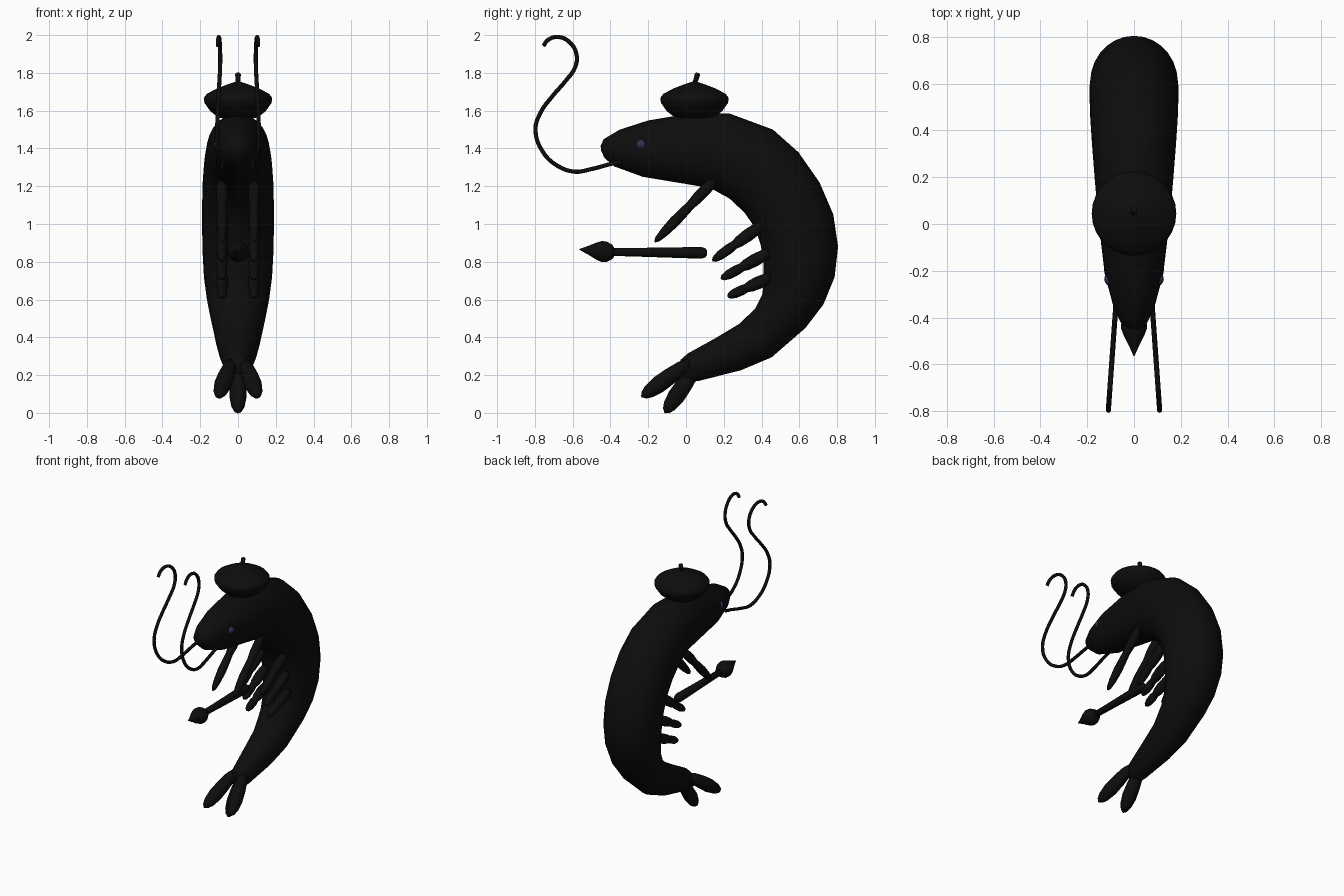
import bpy, bmesh, math
from mathutils import Vector

if "Cube" in bpy.data.objects:
    bpy.data.objects.remove(bpy.data.objects["Cube"])


def material(name, rgb):
    m = bpy.data.materials.new(name)
    m.diffuse_color = (*rgb, 1)
    m.use_nodes = True
    m.node_tree.nodes["Principled BSDF"].inputs["Base Color"].default_value = m.diffuse_color
    return m


BLACK = material("black", (0.004, 0.004, 0.004))
PURPLE = material("dark purple", (0.045, 0.022, 0.09))


def loft(name, rings, mat=BLACK, n=24):
    """Skin a list of (centre, half axis u, half axis v) ellipses, capped at both ends."""
    bm = bmesh.new()
    loops = []
    for c, u, v in rings:
        loops.append([bm.verts.new(c + u * math.cos(a) + v * math.sin(a))
                      for a in (2 * math.pi * i / n for i in range(n))])
    for a, b in zip(loops, loops[1:]):
        for i in range(n):
            j = (i + 1) % n
            bm.faces.new((a[i], a[j], b[j], b[i]))
    bm.faces.new(loops[0])
    bm.faces.new(loops[-1])
    bmesh.ops.recalc_face_normals(bm, faces=bm.faces)
    me = bpy.data.meshes.new(name)
    bm.to_mesh(me)
    bm.free()
    me.materials.append(mat)
    for p in me.polygons:
        p.use_smooth = True
    ob = bpy.data.objects.new(name, me)
    bpy.context.collection.objects.link(ob)
    return ob


def spindle(name, start, end, profile, mat=BLACK, n=16):
    """Turned shape along a straight axis; profile is (fraction, radius)."""
    start, end = Vector(start), Vector(end)
    d = end - start
    q = d.to_track_quat('Z', 'Y')
    u, v = q @ Vector((1, 0, 0)), q @ Vector((0, 1, 0))
    return loft(name, [(start + d * t, u * r, v * r) for t, r in profile], mat, n)


# curved body: back point, belly point (y, z), half width
sections = [
    ((-.452, 1.415), (-.45, 1.39), .012), ((-.435, 1.45), (-.432, 1.35), .05),
    ((-.35, 1.50), (-.38, 1.305), .085), ((-.20, 1.548), (-.23, 1.25), .125),
    ((.02, 1.585), (.0, 1.212), .152), ((.23, 1.585), (.13, 1.19), .167),
    ((.46, 1.50), (.23, 1.135), .18), ((.595, 1.38), (.31, 1.06), .187),
    ((.707, 1.22), (.365, .98), .19), ((.78, 1.05), (.395, .89), .19),
    ((.805, .88), (.41, .80), .187), ((.787, .72), (.412, .71), .18),
    ((.728, .575), (.405, .63), .165), ((.633, .45), (.365, .55), .145),
    ((.453, .294), (.28, .47), .118), ((.289, .225), (.155, .395), .098),
    ((.07, .17), (.01, .315), .068), ((.0, .16), (-.03, .28), .045)]
rings = []
for (ty, tz), (by, bz), w in sections:
    top, bot = Vector((0, ty, tz)), Vector((0, by, bz))
    rings.append(((top + bot) / 2, Vector((w, 0, 0)), (top - bot) / 2))
loft("body", rings, n=28)

# tail fan
LOBE = [(0, .02), (.15, .036), (.4, .044), (.65, .046), (.85, .036), (.95, .022), (1, .004)]
spindle("tail_middle", (0, .06, .25), (0, -.112, .0), LOBE)
for side, s in (("left", -1), ("right", 1)):
    spindle("tail_" + side, (.035 * s, .02, .27), (.105 * s, -.235, .085), LOBE)

# beret and stem
spindle("beret", (0, .045, 1.56), (0, .045, 1.755),
        [(0, .09), (.06, .115), (.2, .148), (.42, .178), (.55, .181), (.66, .165),
         (.8, .115), (.92, .055), (1, .008)], n=28)
spindle("beret_stem", (0, .045, 1.74), (0, .063, 1.8),
        [(0, .012), (.5, .014), (.9, .015), (1, .008)], n=10)

# paintbrush
spindle("brush_handle", (0, .112, .847), (0, -.42, .852),
        [(0, .012), (.02, .025), (.06, .031), (.3, .028), (.7, .023), (1, .02)])
loft("brush_head", [(Vector((0, y, z)), Vector((r, 0, 0)), Vector((0, 0, r)))
                    for y, z, r in ((-.38, .851, .022), (-.39, .852, .038), (-.42, .853, .054),
                                    (-.445, .854, .056), (-.475, .856, .045),
                                    (-.51, .86, .027), (-.54, .863, .013), (-.565, .866, .002))], n=16)

LEG = [(0, .022), (.1, .03), (.3, .034), (.48, .03), (.56, .023), (.68, .027),
       (.85, .025), (.96, .016), (1, .004)]
ARM = [(0, .02), (.15, .03), (.3, .03), (.42, .024), (.5, .026), (.68, .029),
       (.85, .024), (.96, .015), (1, .004)]
LEGS = [((.41, 1.0), (.14, .805)), ((.44, .85), (.185, .71)), ((.45, .72), (.22, .615))]

# antenna curve in (y, z)
FEELER = [(-.34, 1.33), (-.39, 1.32), (-.50, 1.291), (-.59, 1.277), (-.68, 1.308), (-.76, 1.385),
          (-.797, 1.50), (-.77, 1.59), (-.707, 1.677), (-.638, 1.757), (-.587, 1.83),
          (-.58, 1.90), (-.617, 1.963), (-.675, 1.99), (-.73, 1.975), (-.755, 1.943)]

for side, s in (("left", -1), ("right", 1)):
    # arms and swimming legs
    spindle("arm_" + side, (.085 * s, .16, 1.24), (.085 * s, -.165, .905), ARM)
    for i, (a, b) in enumerate(LEGS):
        spindle(f"leg_{i + 1}_{side}", (.085 * s, *a), (.085 * s, *b), LEG)

    # eyes
    spindle("eye_" + side, (.095 * s, -.235, 1.42), (.127 * s, -.24, 1.42),
            [(0, .027), (.5, .027), (.8, .02), (1, .004)], PURPLE, 14)

    # antennae
    pts = [Vector(((.08 + .03 * (-.38 - y) / .42) * s, y, z)) for y, z in FEELER]
    cu = bpy.data.curves.new("antenna_" + side, 'CURVE')
    cu.dimensions = '3D'
    cu.bevel_depth = .011
    cu.bevel_resolution = 2
    cu.resolution_u = 4
    cu.use_fill_caps = True
    sp = cu.splines.new('BEZIER')
    sp.bezier_points.add(len(pts) - 1)
    for p, co in zip(sp.bezier_points, pts):
        p.co = co
        p.handle_left_type = p.handle_right_type = 'AUTO'
    cu.materials.append(BLACK)
    bpy.context.collection.objects.link(bpy.data.objects.new("antenna_" + side, cu))
